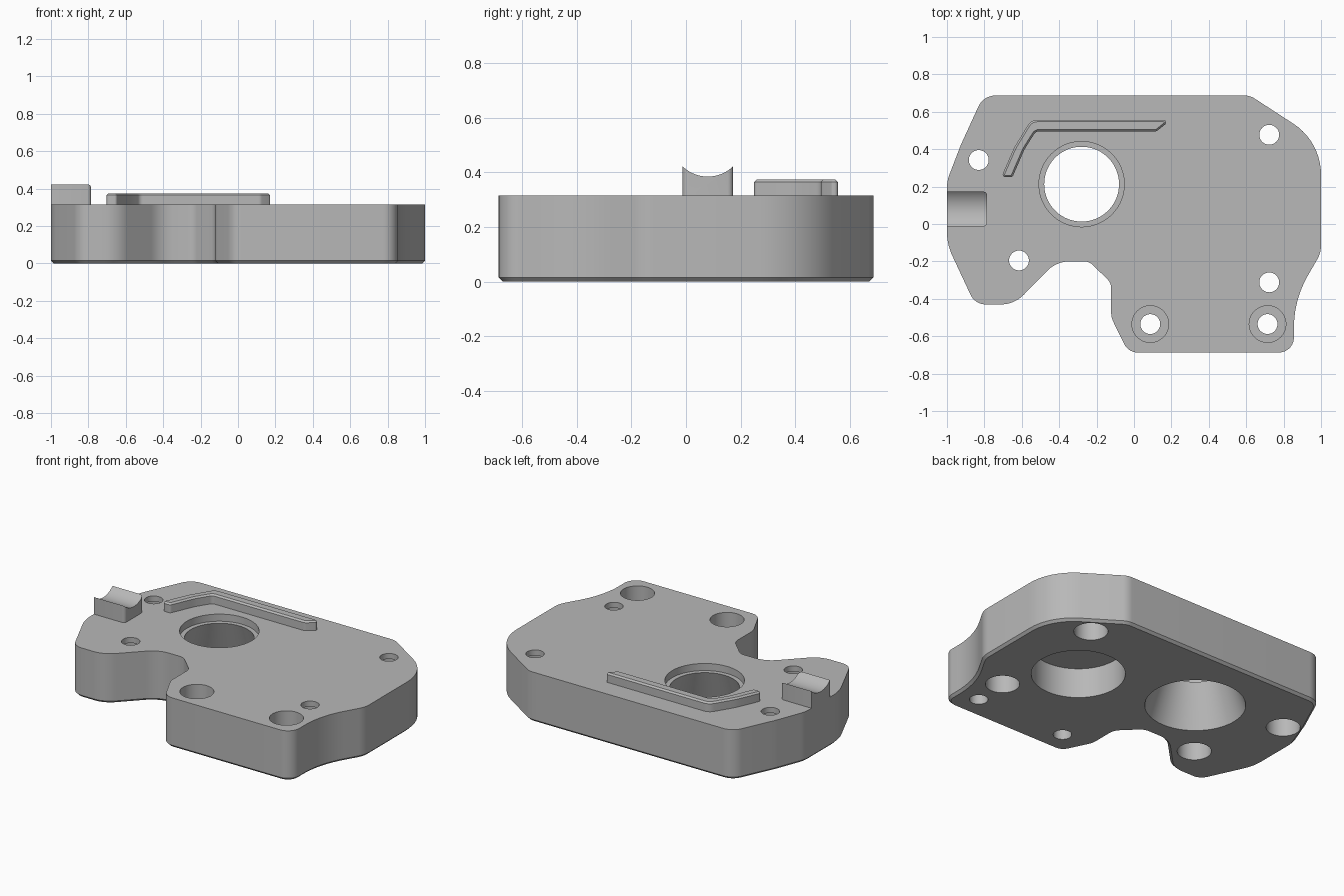
import bpy, bmesh, math
from mathutils import Vector

cube = bpy.data.objects.get("Cube")
if cube:
    bpy.data.objects.remove(cube, do_unlink=True)

TOP = 0.315

grey = bpy.data.materials.new("plain grey")
grey.use_nodes = True
grey.diffuse_color = (0.48, 0.48, 0.48, 1)
grey.node_tree.nodes["Principled BSDF"].inputs["Base Color"].default_value = grey.diffuse_color


def fillet(corners, steps=10):
    """Round each (x, y, radius) corner of a closed outline with an arc."""
    pts = []
    for i, (x, y, r) in enumerate(corners):
        p = Vector((x, y))
        a = (Vector(corners[i - 1][:2]) - p).normalized()
        b = (Vector(corners[(i + 1) % len(corners)][:2]) - p).normalized()
        half = a.angle(b) / 2
        centre = p + (a + b).normalized() * r / math.sin(half)
        start = p + a * r / math.tan(half) - centre
        end = p + b * r / math.tan(half) - centre
        sweep = start.angle_signed(end)
        for k in range(steps + 1):
            t = -sweep * k / steps
            pts.append(centre + Vector((start.x * math.cos(t) - start.y * math.sin(t),
                                        start.x * math.sin(t) + start.y * math.cos(t))))
    return pts


def finish(name, bm):
    bmesh.ops.recalc_face_normals(bm, faces=bm.faces)
    mesh = bpy.data.meshes.new(name)
    bm.to_mesh(mesh)
    bm.free()
    mesh.materials.append(grey)
    ob = bpy.data.objects.new(name, mesh)
    bpy.context.collection.objects.link(ob)
    return ob


def prism(name, corners, z0, z1, chamfer=0, chamfer_z=None, steps=10):
    """Extrude a rounded outline and chamfer the rim at one height."""
    bm = bmesh.new()
    face = bm.faces.new([bm.verts.new((p.x, p.y, z0)) for p in fillet(corners, steps)])
    ext = bmesh.ops.extrude_face_region(bm, geom=[face])["geom"]
    bmesh.ops.translate(bm, vec=(0, 0, z1 - z0),
                        verts=[v for v in ext if isinstance(v, bmesh.types.BMVert)])
    bmesh.ops.recalc_face_normals(bm, faces=bm.faces)
    if chamfer:
        rim = [e for e in bm.edges if all(abs(v.co.z - chamfer_z) < 1e-5 for v in e.verts)]
        bmesh.ops.bevel(bm, geom=rim, offset=chamfer, segments=1, affect='EDGES')
    return finish(name, bm)


def lathe(bm, x, y, profile, n=64):
    """Add a closed turned solid from (radius, height) steps."""
    rings = [[bm.verts.new((x + r * math.cos(math.tau * i / n), y + r * math.sin(math.tau * i / n), z))
              for i in range(n)] for r, z in profile]
    for lo, hi in zip(rings, rings[1:]):
        for i in range(n):
            j = (i + 1) % n
            bm.faces.new((lo[i], lo[j], hi[j], hi[i]))
    bm.faces.new(rings[0][::-1])
    bm.faces.new(rings[-1])


def cut(target, cutter):
    cutter.hide_render = True
    mod = target.modifiers.new("cut", 'BOOLEAN')
    mod.operation = 'DIFFERENCE'
    mod.solver = 'EXACT'
    mod.object = cutter
    bpy.context.view_layer.objects.active = target
    bpy.ops.object.modifier_apply(modifier=mod.name)
    bpy.data.objects.remove(cutter, do_unlink=True)


# Housing plate with a chamfered lower rim
plate = prism("housing_plate", [
    (-1, 0.23, 0.2), (-0.925, 0.425, 0.4), (-0.805, 0.687, 0.1), (0.62, 0.687, 0.1),
    (1, 0.44, 0.325), (1, -0.154, 0.15), (0.855, -0.405, 0.56), (0.855, -0.687, 0.08),
    (-0.03, -0.687, 0.08), (-0.122, -0.5, 0.12), (-0.122, -0.315, 0.07), (-0.24, -0.2, 0.07),
    (-0.415, -0.2, 0.17), (-0.64, -0.43, 0.17), (-0.85, -0.43, 0.09), (-1, -0.108, 0.3),
], 0, TOP, 0.015, 0)

# Holes
holes = bmesh.new()
lathe(holes, -0.28, 0.213, [(0.323, -0.1), (0.2, 0.27), (0.228, 0.27), (0.228, 0.4)], 96)  # tapered bore
lathe(holes, 0.465, 0.057, [(0.27, -0.1), (0.27, 0.19)], 96)  # blind pocket below
for x, y in [(-0.83, 0.342), (-0.615, -0.195), (0.723, 0.477), (0.723, -0.312)]:
    lathe(holes, x, y, [(0.098, -0.1), (0.098, 0.28), (0.053, 0.28), (0.053, 0.4)])
for x in (0.087, 0.714):
    lathe(holes, x, -0.535, [(0.053, -0.1), (0.053, 0.1), (0.098, 0.1), (0.098, 0.4)])
cut(plate, finish("hole_cutter", holes))

# Bent guide rail
rail = prism("guide_rail", [
    (-0.71, 0.25, 0.015), (-0.64, 0.41, 0.3), (-0.55, 0.557, 0.06), (0.17, 0.557, 0.012),
    (0.17, 0.535, 0.01), (0.12, 0.495, 0.03), (-0.525, 0.495, 0.03), (-0.585, 0.4, 0.3),
    (-0.65, 0.25, 0.015),
], TOP - 0.004, 0.375, 0.01, 0.375, 5)

# Saddle block with a round scoop
saddle = prism("saddle_block", [
    (-1, -0.013, 0.003), (-0.785, -0.013, 0.02), (-0.785, 0.173, 0.02), (-1, 0.173, 0.003),
], TOP - 0.004, 0.424, steps=5)
scoop = bmesh.new()
lathe(scoop, 0, 0, [(0.134, -1.2), (0.134, -0.6)], 96)
for v in scoop.verts:
    v.co = (v.co.z, v.co.x + 0.08, v.co.y + 0.519)
cut(saddle, finish("scoop_cutter", scoop))

# Smooth curved walls, keep edges crisp
for ob in (plate, rail, saddle):
    bpy.ops.object.select_all(action='DESELECT')
    ob.select_set(True)
    bpy.context.view_layer.objects.active = ob
    bpy.ops.object.shade_smooth_by_angle(angle=math.radians(30))
